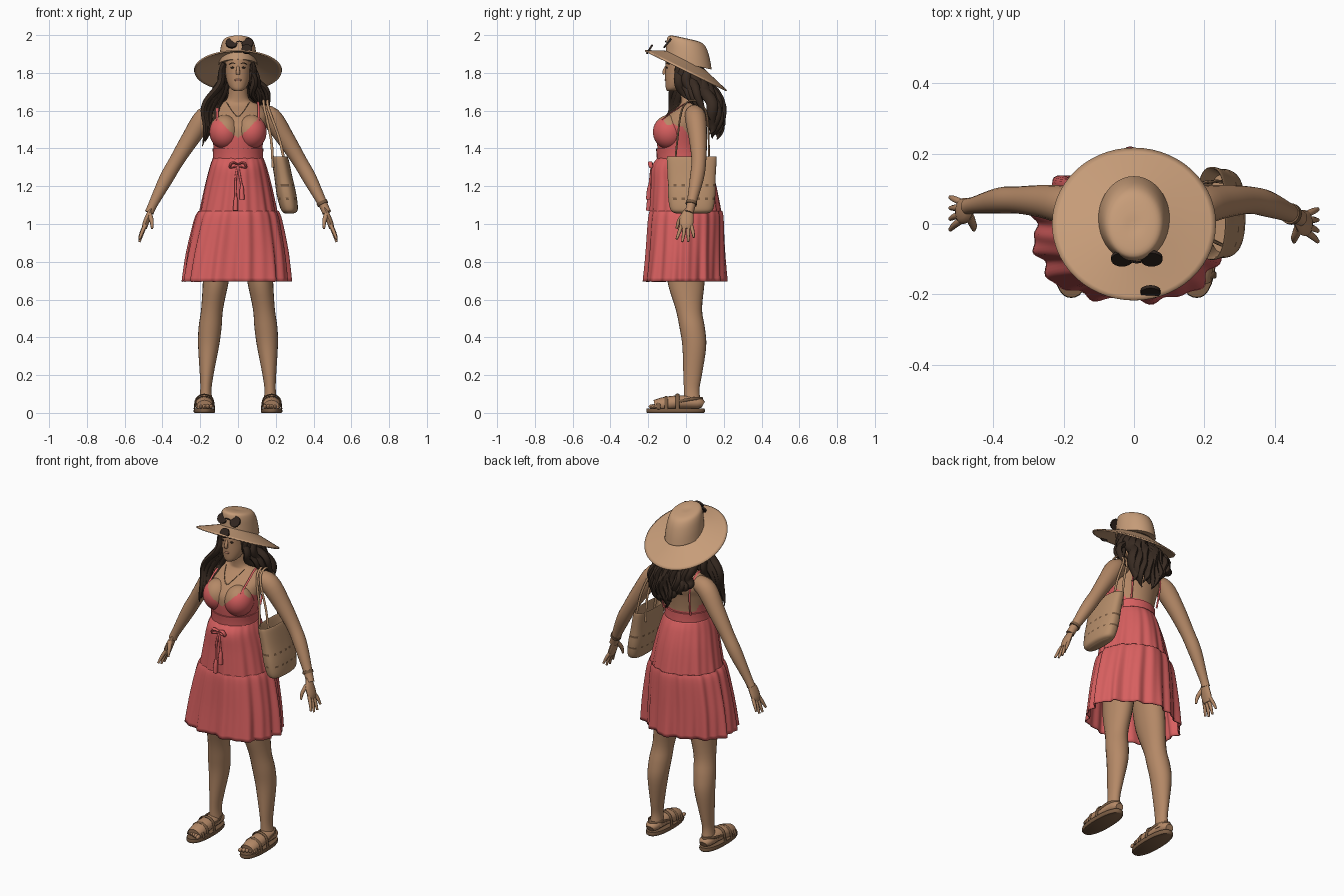
import bpy, bmesh, math, random
from mathutils import Vector, Matrix

random.seed(4)
if "Cube" in bpy.data.objects:
    bpy.data.objects.remove(bpy.data.objects["Cube"])


def material(name, r, g, b):
    m = bpy.data.materials.new(name)
    m.use_nodes = True
    m.diffuse_color = (r, g, b, 1)
    bsdf = m.node_tree.nodes["Principled BSDF"]
    bsdf.inputs["Base Color"].default_value = (r, g, b, 1)
    bsdf.inputs["Roughness"].default_value = 0.8
    return m


SKIN = material("tan skin", .46, .25, .135)
STRAW = material("straw", .57, .335, .19)
CANVAS = material("bag canvas", .47, .27, .145)
CORAL = material("coral cloth", .68, .115, .115)
HAIR = material("dark brown hair", .04, .024, .016)
LENS = material("dark lens", .03, .019, .014)
LEATHER = material("brown leather", .19, .105, .055)
LIPS = material("rose lips", .38, .175, .11)


def finish(name, bm, mat, angle=50):
    bmesh.ops.recalc_face_normals(bm, faces=bm.faces)
    me = bpy.data.meshes.new(name)
    bm.to_mesh(me)
    bm.free()
    me.materials.append(mat)
    me.shade_smooth()
    me.set_sharp_from_angle(angle=math.radians(angle))
    ob = bpy.data.objects.new(name, me)
    bpy.context.scene.collection.objects.link(ob)
    return ob


def spline(pts, sub):
    """Smooth curve through tuples of any length."""
    p = [pts[0]] + list(pts) + [pts[-1]]
    out = []
    for i in range(1, len(p) - 2):
        for k in range(sub):
            t = k / sub
            out.append([b + .5 * t * (c - a + t * (2*a - 5*b + 4*c - d + t * (3*(b - c) + d - a)))
                        for a, b, c, d in zip(p[i-1], p[i], p[i+1], p[i+2])])
    return out + [list(pts[-1])]


def skin_rings(name, rings, mat, caps=True):
    bm = bmesh.new()
    vs = [[bm.verts.new(v) for v in ring] for ring in rings]
    n = len(vs[0])
    for a, b in zip(vs, vs[1:]):
        for i in range(n):
            bm.faces.new((a[i], a[(i+1) % n], b[(i+1) % n], b[i]))
    if caps:
        bm.faces.new(vs[0])
        bm.faces.new(vs[-1])
    return finish(name, bm, mat)


def loft(name, rings, mat, n=32, sub=4, power=2, shear=0, fold=None, caps=True):
    """Stack of level ellipses (x, y, z, rx, ry); shear tips them backwards."""
    out = []
    for x, y, z, rx, ry in spline(rings, sub):
        ring = []
        for i in range(n):
            a = math.tau * i / n
            c, s = math.cos(a), math.sin(a)
            f = (abs(c)**power + abs(s)**power) ** (-1 / power)
            f *= fold(a, z) if fold else 1
            ring.append(Vector((x + rx*c*f, y + ry*s*f, z - shear*ry*s*f)))
        out.append(ring)
    return skin_rings(name, out, mat, caps)


def tube(name, pts, mat, n=10, sub=4, flat=1, ref=(0, 1, 0)):
    """Tapered tube through (x, y, z, radius); width lies along ref."""
    path = spline(pts, sub)
    rings = []
    for i, q in enumerate(path):
        t = (Vector(path[min(i+1, len(path)-1)][:3]) - Vector(path[max(i-1, 0)][:3])).normalized()
        u = (Vector(ref) - t * t.dot(Vector(ref))).normalized()
        v = t.cross(u)
        rings.append([Vector(q[:3]) + q[3] * (u*math.cos(math.tau*k/n) + v*flat*math.sin(math.tau*k/n))
                      for k in range(n)])
    return skin_rings(name, rings, mat)


def ball(name, loc, size, mat, seg=16):
    bm = bmesh.new()
    bmesh.ops.create_uvsphere(bm, u_segments=seg, v_segments=seg // 2 + 2, radius=1,
                              matrix=Matrix.Translation(loc) @ Matrix.Diagonal((*size, 1)))
    return finish(name, bm, mat)


def disc(name, loc, r, tilt, mat):
    bm = bmesh.new()
    bmesh.ops.create_cone(bm, cap_ends=True, segments=20, radius1=r, radius2=r, depth=.01,
                          matrix=Matrix.Translation(loc) @ Matrix.Rotation(tilt, 4, 'X'))
    return finish(name, bm, mat)


def paint(ob, mat, rule):
    ob.data.materials.append(mat)
    for f in ob.data.polygons:
        if rule(f.center):
            f.material_index = 1


# Torso with the sundress bodice coloured by its neckline
def in_dress(c):
    x = abs(c.x)
    front = min(1.45 + 1.0 * x, 1.565 - 1.2 * max(0, x - .11))
    return c.z < (front if c.y < -.02 else max(1.41, front - 2 * (c.y + .02)))


torso = loft("torso", [(0, -.022, 1.33, .125, .114), (0, -.03, 1.41, .13, .122), (0, -.025, 1.5, .147, .13),
                       (0, -.005, 1.55, .153, .122), (0, .012, 1.59, .15, .095), (0, .03, 1.63, .115, .065),
                       (0, .025, 1.66, .06, .052), (0, .01, 1.74, .047, .047)], SKIN, n=96, sub=12)
paint(torso, CORAL, in_dress)
for s, side in ((1, "left"), (-1, "right")):
    cup = ball(side + "_bust", (s*.071, -.09, 1.487), (.08, .085, .09), SKIN, 72)
    paint(cup, CORAL, in_dress)
    tube(side + "_dress_strap", [(s*.11, -.13, 1.55, .006), (s*.11, -.055, 1.605, .006), (s*.105, .03, 1.645, .006),
                                 (s*.1, .105, 1.56, .006), (s*.09, .085, 1.4, .006)], CORAL, ref=(1, 0, 0), flat=.5)
loft("waistband", [(0, -.024, 1.335, .134, .13), (0, -.026, 1.37, .133, .13), (0, -.028, 1.4, .135, .131)], CORAL)


# Skirt in two gathered tiers, fuller at the front corners
def folds(top, bottom, amp, full):
    def f(a, z):
        k = max(0, (top - z) / (top - bottom))
        gather = math.sin(13*a + .8) + .7*math.sin(23*a + 2*k) + .5*math.sin(5*a + 1)
        return 1 + amp * (.35 + .65*k) * gather - full * k * abs(math.sin(2*a)) * math.sin(a)
    return f


tiers = (("upper_skirt", [(0, -.022, 1.35, .133, .13), (0, -.025, 1.3, .15, .157), (0, -.012, 1.2, .175, .172),
                          (0, 0, 1.04, .208, .188)], folds(1.35, 1.04, .02, .05)),
         ("lower_skirt", [(0, 0, 1.068, .208, .19), (-.003, 0, 1.02, .228, .197), (-.007, 0, .85, .262, .203),
                          (-.01, 0, .695, .28, .212)], folds(1.2, .695, .034, .11)))
for name, rings, f in tiers:
    skirt = loft(name, rings, CORAL, n=176, sub=5, fold=f, caps=False)
    skirt.modifiers.new("thickness", 'SOLIDIFY').thickness = .006

# Waist tie with bow and tassels
for s, side in ((1, "left"), (-1, "right")):
    tube(side + "_bow_loop", [(0, -.18, 1.315, .007), (s*.03, -.19, 1.325, .012), (s*.042, -.184, 1.30, .01),
                              (0, -.18, 1.305, .006)], CORAL, flat=.6)
    low = 1.12 + .03 * s
    tube(side + "_tie", [(0, -.18, 1.31, .006), (s*.012, -.189, 1.24, .006), (s*.016 + .004, -.193, low + .05, .006)], CORAL)
    tube(side + "_tassel", [(s*.016 + .004, -.193, low + .055, .007), (s*.016 + .004, -.195, low + .03, .012),
                            (s*.017 + .004, -.198, low - .02, .014)], CORAL)

# Arms, hands, legs, feet and sandals
for s, side, hy in ((1, "left", -.004), (-1, "right", .03)):
    tube(side + "_arm", [(s*.11, .04, 1.585, .045), (s*.175, .05, 1.562, .056), (s*.25, .063, 1.455, .048),
                         (s*.325, .068, 1.335, .039), (s*.38, .058 + hy*.3, 1.24, .037), (s*.452, .03 + hy*.8, 1.1, .024),
                         (s*.47, .02 + hy, 1.06, .024)], SKIN, n=20)
    tube(side + "_palm", [(s*.46, .025 + hy, 1.08, .022), (s*.475, .01 + hy, 1.04, .035), (s*.49, .006 + hy, 1.0, .036),
                          (s*.496, .006 + hy, .975, .028)], SKIN, n=14, flat=.45)
    for i in range(4):
        y, length = .017 * (i - 1.5), (.075, .09, .088, .066)[i]
        tube(side + "_finger", [(s*.49, y + .006 + hy, .995, .01), (s*.508, y*1.4 + .004 + hy, .995 - length*.5, .0095),
                                (s*.522, y*1.8 + hy, .995 - length, .006)], SKIN, n=8)
    tube(side + "_thumb", [(s*.468, hy - .008, 1.05, .014), (s*.457, hy - .033, 1.015, .011),
                           (s*.455, hy - .046, .975, .006)], SKIN, n=8)
    loft(side + "_leg", [(s*.172, .035, .05, .038, .045), (s*.17, .03, .12, .03, .041), (s*.166, .035, .2, .036, .049),
                         (s*.156, .044, .35, .055, .063), (s*.148, .033, .45, .061, .067), (s*.137, .015, .55, .058, .07),
                         (s*.117, 0, .7, .069, .099), (s*.1, 0, .87, .082, .105)], SKIN, n=24)
    fx = s * .178
    tube(side + "_foot", [(fx, .09, .042, .024), (fx, .06, .053, .04), (fx, -.04, .056, .045), (fx, -.12, .045, .047),
                          (fx, -.165, .036, .04)], SKIN, n=16, flat=.8, ref=(1, 0, 0))
    for i in range(5):
        ball(side + "_toe", (fx + s*.018*(i - 2), -.178 + .008*i, .034), (.0105, .02, .012), SKIN, 10)
    loft(side + "_sole", [(fx, -.055, 0, .053, .15), (fx, -.055, .008, .057, .155), (fx, -.055, .024, .055, .153)],
         LEATHER, power=2.4)
    for y, h in ((-.145, .068), (-.105, .085), (-.045, .098)):
        tube(side + "_sandal_strap", [(fx - .053, y, .02, .01), (fx - .042, y, h - .02, .01), (fx, y, h, .01),
                                      (fx + .042, y, h - .02, .01), (fx + .053, y, .02, .01)], LEATHER, flat=.4)
    tube(side + "_heel_strap", [(fx - .046, -.045, .06, .008), (fx - .04, .04, .075, .008), (fx, .087, .075, .008),
                                (fx + .04, .04, .075, .008), (fx + .046, -.045, .06, .008)], LEATHER, flat=.4, ref=(0, 0, 1))
tube("bracelet", [(.443, .03, 1.118, .03), (.45, .027, 1.103, .03)], LEATHER, n=16)

# Head and face
loft("head", [(0, -.075, 1.705, .02, .025), (0, -.06, 1.72, .042, .047), (0, -.037, 1.76, .06, .073),
              (0, -.015, 1.82, .069, .095), (0, -.005, 1.88, .074, .1), (0, 0, 1.94, .06, .08)], SKIN, n=28)
tube("nose", [(0, -.104, 1.835, .007), (0, -.115, 1.808, .01), (0, -.112, 1.793, .01)], SKIN, ref=(1, 0, 0))
ball("mouth", (0, -.107, 1.762), (.018, .006, .007), LIPS)
for s, side in ((1, "left"), (-1, "right")):
    ball(side + "_eye", (s*.028, -.101, 1.828), (.012, .005, .005), HAIR)
    tube(side + "_brow", [(s*.013, -.107, 1.848, .002), (s*.03, -.102, 1.853, .003), (s*.046, -.088, 1.846, .002)], HAIR, n=6)
tube("necklace", [(-.06, -.025, 1.645, .002), (-.035, -.08, 1.605, .002), (0, -.108, 1.57, .003),
                  (.035, -.08, 1.605, .002), (.06, -.025, 1.645, .002)], STRAW, n=6, ref=(0, 0, 1))

# Wavy hair: cap, back locks and side locks
ball("hair_cap", (0, .018, 1.835), (.082, .08, .085), HAIR, 24)


def lock(pts, r):
    ph = random.uniform(0, 6)
    path = spline(pts, 3)
    last = len(path) - 1
    tube("hair_lock", [(x + .011*math.sin(i*1.1 + ph), y + .009*math.cos(i*1.1 + ph), z,
                        r * (.6 + .4*math.sin(math.pi*min(1, i/last + .15))) * (1 if i < last - 1 else .5 if i < last else .12))
                       for i, (x, y, z) in enumerate(path)], HAIR, n=8, sub=3, flat=.75)


for i in range(13):
    t = (i - 6) / 6
    back, lift = .04 * (1 - t*t), .14 * max(0, -t)
    lock([(t*.07, .03 + back, 1.80), (t*.1, .085 + back, 1.72), (t*.12, .133 + back, 1.63 + lift*.2),
          (t*.12, .143 + back, 1.53 + lift*.6), (t*.105, .12 + back, 1.44 + lift + random.uniform(0, .04))], .032)
for i in range(5):
    d = .016 * (i - 2)
    lock([(-.064, -.04 + .015*i, 1.85), (-.085 + d*.3, -.025 + d, 1.76), (-.125 + d, -.03 + d, 1.65),
          (-.15 + d, -.08 + d*.5, 1.53), (-.16 + d*.6, -.095, 1.41 + .025*i)], .026)
    lock([(.064, -.04 + .015*i, 1.85), (.085 + d*.3, -.01 + d, 1.77), (.115 + d, .03 + d, 1.69),
          (.14 + d, .09 + d, 1.63 - .02*i)], .025)

# Sun hat with glasses resting on it
brim = loft("hat_brim", [(0, 0, 1.868, .09, .1), (0, 0, 1.845, .15, .15), (0, 0, 1.815, .233, .217)],
            STRAW, n=56, shear=.49, caps=False)
brim.modifiers.new("thickness", 'SOLIDIFY').thickness = .008
loft("hat_crown", [(0, .012, 1.845, .102, .124), (0, .01, 1.90, .097, .116), (0, .004, 1.95, .088, .106),
                   (0, -.002, 1.977, .073, .088), (0, -.005, 1.984, .04, .045), (0, -.005, 1.982, .01, .01)],
     STRAW, n=40, shear=.22)
for x, side in ((-.034, "right"), (.05, "left")):
    disc(side + "_lens", (x, -.098, 1.957), .031, .9, LENS)
tube("glasses_bridge", [(-.01, -.106, 1.963, .003), (.008, -.109, 1.968, .003), (.024, -.106, 1.963, .003)], LENS, n=6)
disc("brim_ornament", (.047, -.193, 1.925), .028, 1.0, LENS)

# Tote bag, its woven dashes and shoulder straps
bag = loft("tote_bag", [(.272, .03, 1.055, .022, .08), (.272, .03, 1.075, .044, .112), (.258, .03, 1.15, .052, .125),
                        (.24, .03, 1.25, .048, .127), (.222, .03, 1.345, .045, .132), (.222, .03, 1.34, .038, .125),
                        (.25, .03, 1.2, .036, .11)], CANVAS, n=88, sub=8, power=2.5)
paint(bag, LEATHER, lambda c: any(0 < c.z - z < .014 for z in (1.125, 1.2)) and math.sin(c.y*150 + c.z*170) > .3)
for dx in (0, .022):
    tube("bag_strap", [(.185 + 3*dx, -.06, 1.3, .007), (.175 + 2*dx, -.045, 1.45, .007), (.14 + dx, -.02, 1.61, .007),
                       (.135 + dx, .04, 1.655, .007), (.14 + dx, .105, 1.6, .007), (.175 + 2*dx, .12, 1.45, .007),
                       (.185 + 3*dx, .12, 1.3, .007)], CANVAS, n=8, flat=.7, ref=(1, 0, 0))
